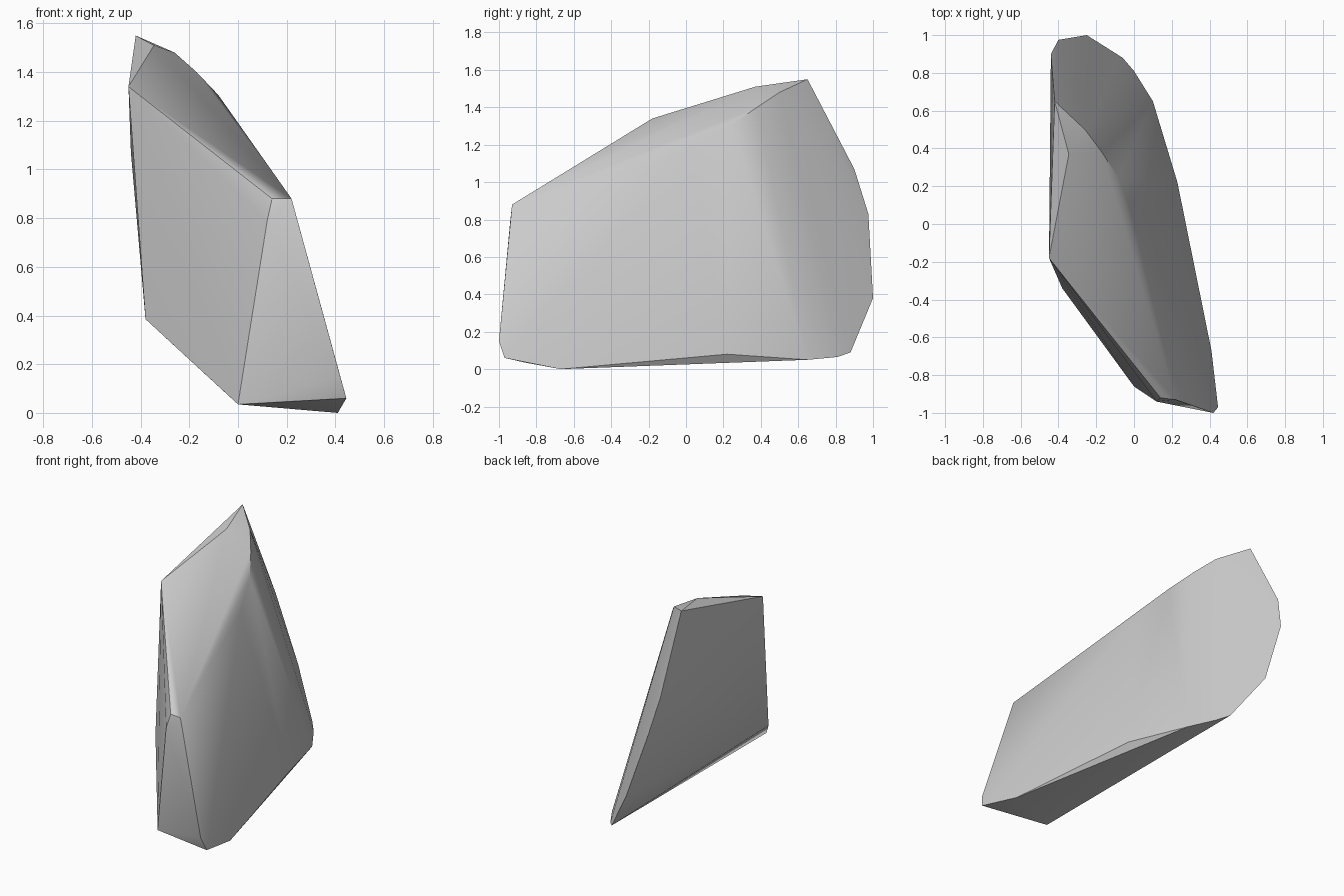
import bpy
import bmesh
import math

cube = bpy.data.objects.get("Cube")
if cube:
    bpy.data.objects.remove(cube, do_unlink=True)

# One plain stone colour
stone = bpy.data.materials.new("stone_grey")
stone.use_nodes = True
colour = (0.6, 0.6, 0.6, 1)
stone.diffuse_color = colour
stone.node_tree.nodes["Principled BSDF"].inputs["Base Color"].default_value = colour

# Corners of the boulder, grouped by region
front = [(.14, -.92, .88), (.22, -.93, .88), (.12, -.94, .79),
         (.42, -1, .15), (.445, -.97, .06)]
base = [(.41, -.67, 0), (0, -.86, .035), (.23, .22, .08), (.1, .65, .05),
        (0, .81, .065), (-.06, .88, .09)]
back = [(-.25, 1, .38), (-.4, .975, .83), (-.44, .9, 1.07)]
side = [(-.45, -.18, 1.34), (-.38, -.34, .385)]
ridge = [(-.42, .65, 1.55), (-.345, .37, 1.51), (-.26, .5, 1.48),
         (-.17, .38, 1.4), (-.08, .24, 1.305), (0, .03, 1.185)]

# Boulder: the convex skin over the corners
bm = bmesh.new()
for corner in front + base + back + side + ridge:
    bm.verts.new(corner)
bmesh.ops.convex_hull(bm, input=bm.verts[:])
loose = [v for v in bm.verts if not v.link_faces]
bmesh.ops.delete(bm, geom=loose, context="VERTS")
bmesh.ops.recalc_face_normals(bm, faces=bm.faces[:])

mesh = bpy.data.meshes.new("boulder")
bm.to_mesh(mesh)
bm.free()
mesh.materials.append(stone)
boulder = bpy.data.objects.new("boulder", mesh)
bpy.context.collection.objects.link(boulder)

# Soft shading over shallow facets, crisp main edges
bpy.ops.object.select_all(action="DESELECT")
boulder.select_set(True)
bpy.context.view_layer.objects.active = boulder
bpy.ops.object.shade_smooth_by_angle(angle=math.radians(30))
